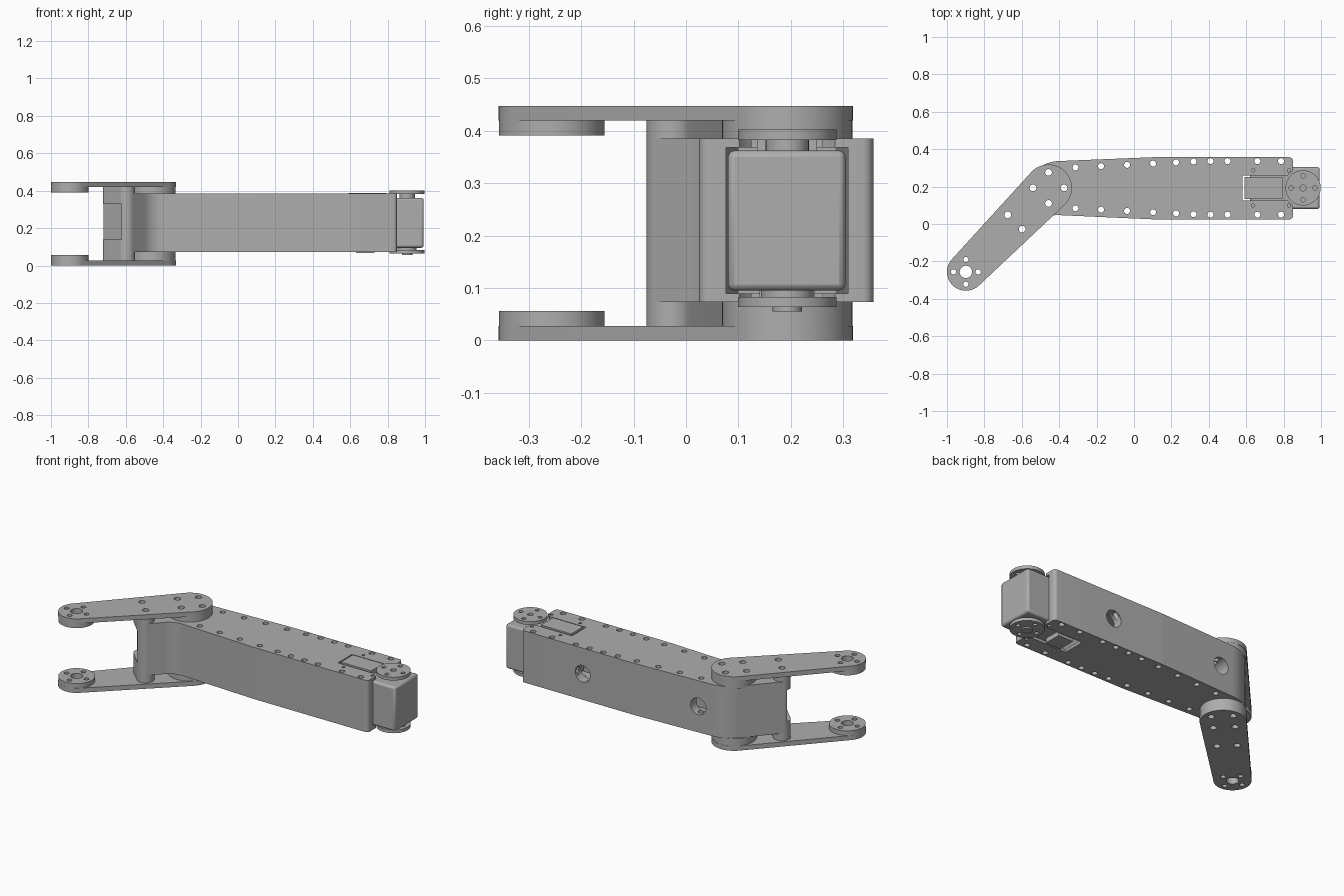
import bpy, bmesh, math
from mathutils import Vector

cube = bpy.data.objects.get("Cube")
if cube:
    bpy.data.objects.remove(cube, do_unlink=True)

grey = bpy.data.materials.new("machined_grey")
grey.use_nodes = True
COLOUR = (0.42, 0.42, 0.42, 1)
grey.diffuse_color = COLOUR
grey.node_tree.nodes["Principled BSDF"].inputs["Base Color"].default_value = COLOUR

PIVOT = Vector((-0.457, 0.193))    # elbow axis
TIP = Vector((-0.899, -0.256))     # free end of the fork arms
SERVO = Vector((0.904, 0.193))     # output axis
ALONG = (TIP - PIVOT).normalized()
ACROSS = Vector((-ALONG.y, ALONG.x))
SPACER = PIVOT + ALONG * 0.256
TOP = 0.447


def circle(c, r, n=48):
    return [(c[0] + r * math.cos(i * math.tau / n), c[1] + r * math.sin(i * math.tau / n))
            for i in range(n)]


def rect(x0, x1, y0, y1):
    return [(x0, y0), (x1, y0), (x1, y1), (x0, y1)]


def rounded(corners, steps=12):
    """Polygon outline whose corners (x, y, radius) become arcs."""
    out = []
    for i, (x, y, r) in enumerate(corners):
        p = Vector((x, y))
        a = (Vector(corners[i - 1][:2]) - p).normalized()
        b = (Vector(corners[(i + 1) % len(corners)][:2]) - p).normalized()
        if r == 0:
            out.append(tuple(p))
            continue
        half = a.angle(b) / 2
        centre = p + (a + b).normalized() * r / math.sin(half)
        start = p + a * r / math.tan(half) - centre
        end = p + b * r / math.tan(half) - centre
        sweep = start.angle_signed(end)
        for k in range(steps + 1):
            t = -sweep * k / steps
            out.append((centre.x + start.x * math.cos(t) - start.y * math.sin(t),
                        centre.y + start.x * math.sin(t) + start.y * math.cos(t)))
    return out


def capsule(c0, r0, c1, r1, n=32):
    """Outline of two circles joined by tangents."""
    d = c1 - c0
    base = math.atan2(d.y, d.x)
    lean = math.acos((r0 - r1) / d.length)
    out = []
    for c, r, a0, a1 in ((c1, r1, -lean, lean), (c0, r0, lean, math.tau - lean)):
        for k in range(n + 1):
            a = base + a0 + (a1 - a0) * k / n
            out.append((c.x + r * math.cos(a), c.y + r * math.sin(a)))
    return out


def prisms(name, items):
    """One object from a list of (outline, bottom, top)."""
    bm = bmesh.new()
    for outline, z0, z1 in items:
        low = [bm.verts.new((x, y, z0)) for x, y in outline]
        high = [bm.verts.new((x, y, z1)) for x, y in outline]
        bm.faces.new(low[::-1])
        bm.faces.new(high)
        n = len(low)
        for i in range(n):
            j = (i + 1) % n
            bm.faces.new((low[i], low[j], high[j], high[i]))
    bmesh.ops.recalc_face_normals(bm, faces=bm.faces)
    mesh = bpy.data.meshes.new(name)
    bm.to_mesh(mesh)
    bm.free()
    mesh.materials.append(grey)
    obj = bpy.data.objects.new(name, mesh)
    bpy.context.collection.objects.link(obj)
    return obj


def select(obj):
    bpy.ops.object.select_all(action='DESELECT')
    obj.select_set(True)
    bpy.context.view_layer.objects.active = obj


def boolean(obj, other, operation='DIFFERENCE'):
    select(obj)
    mod = obj.modifiers.new("cut", 'BOOLEAN')
    mod.object, mod.operation, mod.solver = other, operation, 'EXACT'
    bpy.ops.object.modifier_apply(modifier=mod.name)
    bpy.data.objects.remove(other, do_unlink=True)


def cut(obj, outlines, z0=-0.1, z1=0.6):
    boolean(obj, prisms("cutter", [(o, z0, z1) for o in outlines]))


def smooth(obj):
    select(obj)
    bpy.ops.object.shade_smooth_by_angle(angle=math.radians(30))


def cross_holes(c, spread, r):
    return [circle((c.x + spread * dx, c.y + spread * dy), r, 20)
            for dx, dy in ((1, 0), (-1, 0), (0, 1), (0, -1))]


pivot_holes = cross_holes(PIVOT, 0.083, 0.018)
ends = [SPACER + ACROSS * s * 0.054 for s in (-1, 1)]
spacer_holes = [circle(e, 0.018, 20) for e in ends]

# Main link: bent housing
neck = [SPACER + ACROSS * s * 0.102 for s in (-1, 1)]
neck.sort(key=lambda p: p.y)
body = prisms("link_housing", [(rounded([
    (0.85, 0.025, 0.02), (0.85, 0.357, 0.02), (0.1, 0.357, 0.5), (-0.489, 0.333, 0.2),
    (*neck[1], 0), (*neck[0], 0), (-0.46, 0.05, 0.12), (0.1, 0.025, 0.5)]), 0.073, 0.385)])
cut(body, [[(-0.34, 0.10), (0.9, 0.075), (0.9, 0.31), (-0.34, 0.285)]], 0.09, 0.368)
cut(body, [circle(SERVO, 0.106)])
cut(body, [rect(0.58, 0.87, 0.125, 0.26)])

# Cover screw holes, servo screw holes, joint holes
screws = []
for x in (-0.313, -0.176, -0.037, 0.102, 0.225, 0.318, 0.409, 0.5, 0.66, 0.786):
    offset = min(0.143, 0.125 + 0.05 * x)
    screws += [circle((x, 0.193 + s * offset), 0.016, 20) for s in (-1, 1)]
small = [circle((x, 0.193 + s * 0.094), 0.009, 12) for x in (0.637, 0.829) for s in (-1, 1)]
cut(body, screws + small + pivot_holes + spacer_holes)

# Round access holes in the back wall
for x in (0.44, -0.32):
    tool = prisms("cutter", [(circle((0, 0), 0.05), -0.09, 0.09)])
    tool.rotation_euler.x = math.pi / 2
    tool.location = (x, 0.34, 0.23)
    bpy.context.view_layer.update()
    boolean(body, tool)
smooth(body)

# Fork spacer with a cable recess on its outer face
spacer = prisms("fork_spacer", [(capsule(ends[0], 0.048, ends[1], 0.048), 0.028, 0.42)])
upper, lower = sorted(ends, key=lambda p: -p.y)
side = (upper - lower).normalized()
corners = [upper + side * 0.1 + ALONG * 0.02, lower - side * 0.01 + ALONG * 0.02,
           lower - side * 0.01 + ALONG * 0.1, upper + side * 0.1 + ALONG * 0.1]
cut(spacer, [[tuple(p) for p in corners]], 0.14, 0.33)
cut(spacer, spacer_holes)
smooth(spacer)

# Fork arms with pads at both ends
arm_holes = pivot_holes + spacer_holes + cross_holes(TIP, 0.066, 0.014) + [circle(TIP, 0.033)]
for name, flip in (("lower_fork_arm", False), ("upper_fork_arm", True)):
    def span(z0, z1):
        return (TOP - z1, TOP - z0) if flip else (z0, z1)
    arm = prisms(name, [(capsule(PIVOT, 0.125, TIP, 0.101), *span(0, 0.028))])
    boolean(arm, prisms("pad", [(circle(PIVOT, 0.124, 64), *span(0.02, 0.073)),
                                (circle(TIP, 0.1005, 64), *span(0.02, 0.056))]), 'UNION')
    cut(arm, arm_holes)
    smooth(arm)

# Servo motor
servo = prisms("servo_case", [(rect(0.62, 0.993, 0.08, 0.304), 0.095, 0.362)])
mod = servo.modifiers.new("edge", 'BEVEL')
mod.width, mod.segments = 0.012, 2
smooth(servo)
prisms("servo_top_cover", [(rect(0.592, 0.795, 0.135, 0.25), 0.35, 0.389)])
prisms("servo_bottom_block", [(rect(0.63, 0.73, 0.14, 0.245), 0.067, 0.11)])

# Output horns and hubs
for name, z0, z1 in (("upper_horn", 0.382, 0.402), ("lower_horn", 0.064, 0.083)):
    horn = prisms(name, [(circle(SERVO, 0.094, 64), z0, z1)])
    cut(horn, cross_holes(SERVO, 0.064, 0.012) + [circle(SERVO, 0.016, 20)])
    smooth(horn)
for name, r, z0, z1 in (("upper_hub", 0.041, 0.355, 0.384), ("lower_hub", 0.05, 0.08, 0.1),
                        ("lower_axle_cap", 0.028, 0.055, 0.07)):
    smooth(prisms(name, [(circle(SERVO, r), z0, z1)]))
